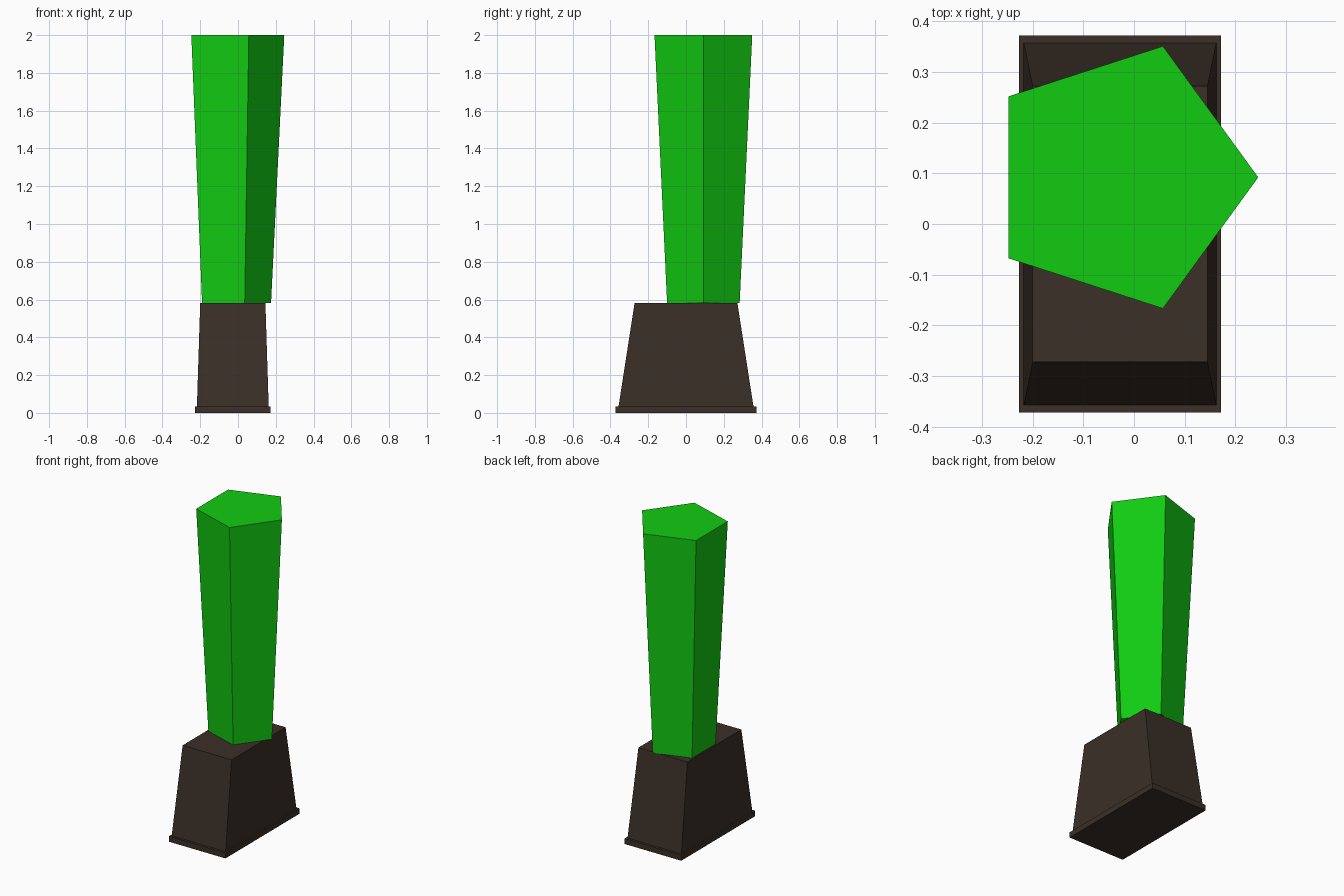
import bpy, bmesh, math

if "Cube" in bpy.data.objects:
    bpy.data.objects.remove(bpy.data.objects["Cube"])


def material(name, color):
    m = bpy.data.materials.new(name)
    m.diffuse_color = (*color, 1)
    m.use_nodes = True
    m.node_tree.nodes["Principled BSDF"].inputs["Base Color"].default_value = m.diffuse_color
    return m


def loft(name, lower, z0, upper, z1, mat):
    """Closed flat-faced solid between two matching outlines."""
    bm = bmesh.new()
    a = [bm.verts.new((x, y, z0)) for x, y in lower]
    b = [bm.verts.new((x, y, z1)) for x, y in upper]
    n = len(a)
    bm.faces.new(a[::-1])
    bm.faces.new(b)
    for i in range(n):
        j = (i + 1) % n
        bm.faces.new((a[i], a[j], b[j], b[i]))
    mesh = bpy.data.meshes.new(name)
    bm.to_mesh(mesh)
    bm.free()
    mesh.materials.append(mat)
    ob = bpy.data.objects.new(name, mesh)
    bpy.context.collection.objects.link(ob)
    return ob


def rect(cx, hx, hy):
    return [(cx - hx, -hy), (cx + hx, -hy), (cx + hx, hy), (cx - hx, hy)]


def pentagon(r):
    return [(-0.027 + r * math.cos(math.tau * i / 5),
             0.092 + r * math.sin(math.tau * i / 5)) for i in range(5)]


brown = material("dark_brown", (0.042, 0.029, 0.020))
green = material("bright_green", (0.006, 0.60, 0.006))

# Thin foot plate
plate = rect(-0.0275, 0.1995, 0.372)
loft("foot_plate", plate, 0.0, plate, 0.035, brown)

# Tapered pedestal
loft("pedestal", rect(-0.0275, 0.19, 0.357), 0.035,
     rect(-0.0275, 0.1725, 0.272), 0.583, brown)

# Five-sided column widening upward
loft("column", pentagon(0.202), 0.583, pentagon(0.272), 2.0, green)
